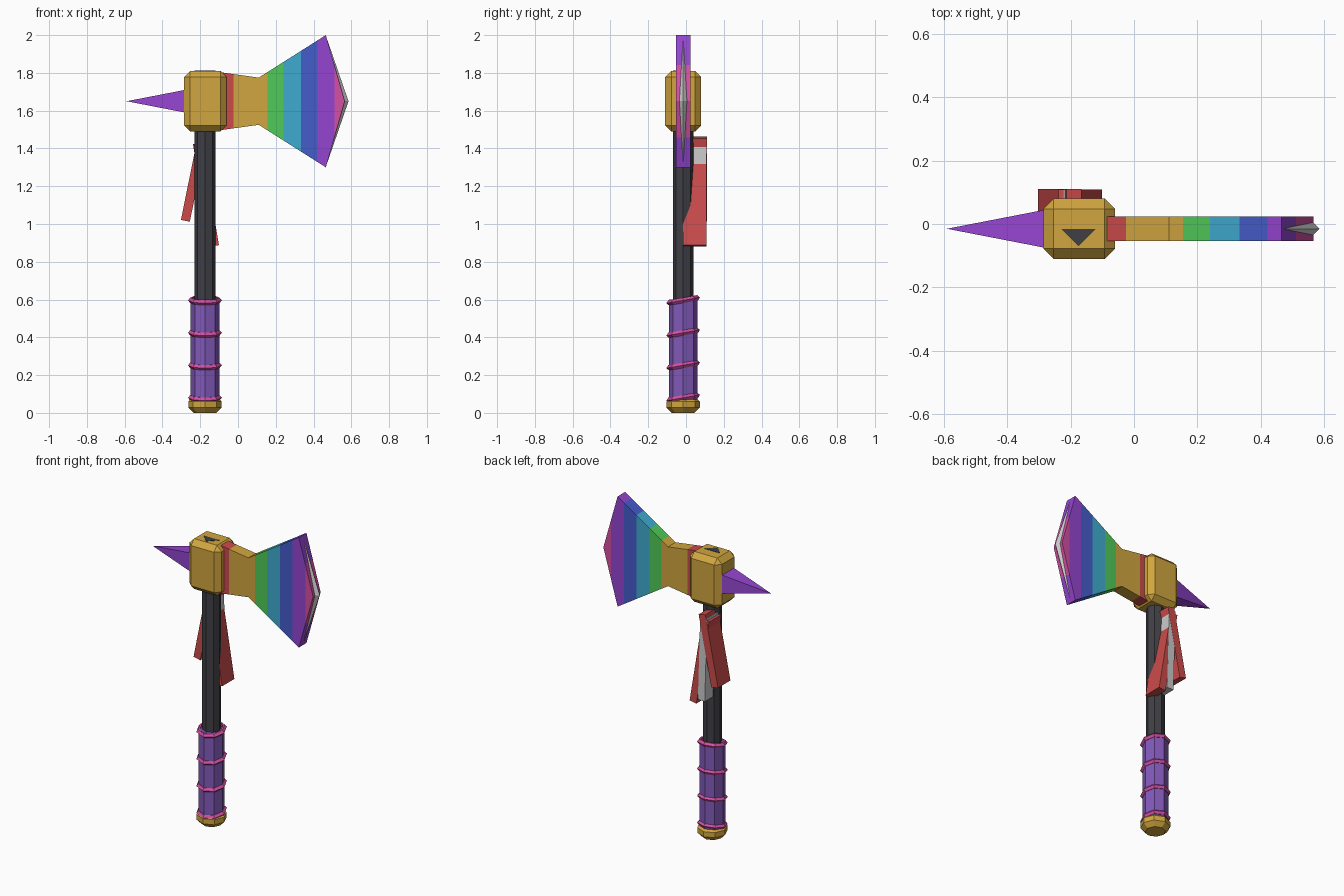
import bpy, bmesh, math
from mathutils import Matrix, Vector

default = bpy.data.objects.get("Cube")
if default:
    bpy.data.objects.remove(default, do_unlink=True)

AX, AY = -0.175, -0.015   # handle axis


def material(name, r, g, b):
    m = bpy.data.materials.new(name)
    m.use_nodes = True
    m.diffuse_color = (r, g, b, 1)
    bsdf = m.node_tree.nodes["Principled BSDF"]
    bsdf.inputs["Base Color"].default_value = (r, g, b, 1)
    bsdf.inputs["Roughness"].default_value = 0.7
    return m


gold = material("gold", 0.64, 0.38, 0.05)
charcoal = material("charcoal", 0.05, 0.05, 0.06)
lavender = material("grip purple", 0.22, 0.10, 0.48)
pink = material("pink", 0.66, 0.08, 0.37)
red = material("red", 0.60, 0.07, 0.07)
green = material("green", 0.08, 0.59, 0.10)
cyan = material("cyan", 0.05, 0.41, 0.63)
blue = material("blue", 0.06, 0.11, 0.60)
violet = material("violet", 0.30, 0.06, 0.64)
silver = material("silver", 0.60, 0.60, 0.60)


def finish(name, bm, *mats):
    bmesh.ops.recalc_face_normals(bm, faces=bm.faces[:])
    mesh = bpy.data.meshes.new(name)
    bm.to_mesh(mesh)
    bm.free()
    for m in mats:
        mesh.materials.append(m)
    obj = bpy.data.objects.new(name, mesh)
    bpy.context.collection.objects.link(obj)
    return obj


def lathe(name, profile, mat, closed=False, sides=8):
    """Turn a (radius, z) profile about the handle axis."""
    bm = bmesh.new()
    loops = []
    for r, z in profile:
        loops.append([bm.verts.new((r * math.cos(k * math.tau / sides),
                                    r * math.sin(k * math.tau / sides), z))
                      for k in range(sides)])
    pairs = list(zip(loops, loops[1:]))
    if closed:
        pairs.append((loops[-1], loops[0]))
    else:
        bm.faces.new(loops[0])
        bm.faces.new(loops[-1])
    for a, b in pairs:
        for k in range(sides):
            n = (k + 1) % sides
            bm.faces.new((a[k], a[n], b[n], b[k]))
    obj = finish(name, bm, mat)
    obj.location = (AX, AY, 0)
    return obj


def prism(points, y0, y1):
    """Extrude an (x, z) outline from y0 to y1."""
    bm = bmesh.new()
    face = bm.faces.new([bm.verts.new((x, y0, z)) for x, z in points])
    out = bmesh.ops.extrude_face_region(bm, geom=[face])
    verts = [v for v in out["geom"] if isinstance(v, bmesh.types.BMVert)]
    bmesh.ops.translate(bm, verts=verts, vec=(0, y1 - y0, 0))
    return bm


# Handle, grip and pommel
lathe("shaft", [(0.055, 0.55), (0.055, 1.70)], charcoal)
lathe("grip", [(0.076, 0.06), (0.076, 0.60)], lavender)
lathe("pommel", [(0.06, 0), (0.088, 0.028), (0.088, 0.06), (0.076, 0.072)], gold)

# Tilted rings around the grip
for i in range(4):
    ring = lathe(f"grip_ring_{i + 1}",
                 [(0.068, -0.014), (0.078, -0.014), (0.09, 0), (0.078, 0.014), (0.068, 0.014)],
                 pink, closed=True)
    ring.location.z = 0.08 + 0.172 * i
    ring.rotation_euler.x = math.radians(10)

# Chamfered head block
bm = bmesh.new()
bmesh.ops.create_cube(bm, size=1, matrix=Matrix.Translation((-0.173, AY, 1.65))
                      @ Matrix.Diagonal((0.225, 0.19, 0.32, 1)))
bmesh.ops.bevel(bm, geom=bm.edges[:], offset=0.032, segments=1, affect="EDGES")
finish("head_block", bm, gold)

# Dark triangular inlay on top of the head
bm = bmesh.new()
lower = [bm.verts.new((AX + dx, AY + dy, 1.806))
         for dx, dy in ((-0.055, 0), (0, -0.055), (0.055, 0))]
out = bmesh.ops.extrude_face_region(bm, geom=[bm.faces.new(lower)])
bmesh.ops.translate(bm, vec=(0, 0, 0.006),
                    verts=[v for v in out["geom"] if isinstance(v, bmesh.types.BMVert)])
finish("top_inlay", bm, charcoal)

# Rear spike: a four-sided pyramid
bm = bmesh.new()
base = [bm.verts.new((-0.27, AY + 0.062 * a, 1.65 + 0.062 * b))
        for a, b in ((-1, -1), (1, -1), (1, 1), (-1, 1))]
tip = bm.verts.new((-0.59, AY, 1.65))
bm.faces.new(base)
for k in range(4):
    bm.faces.new((base[k], base[(k + 1) % 4], tip))
finish("rear_spike", bm, violet)

# Blade, cut into colour bands along x
half = [(-0.12, 0.157), (0.11, 0.125), (0.465, 0.35)]
outline = ([(x, 1.65 + h) for x, h in half] + [(0.565, 1.65)]
           + [(x, 1.65 - h) for x, h in reversed(half)])
bm = prism(outline, AY - 0.038, AY + 0.038)
bands = [-0.025, 0.155, 0.24, 0.333, 0.42, 0.51]
for x in bands + [0.11]:
    bmesh.ops.bisect_plane(bm, geom=bm.verts[:] + bm.edges[:] + bm.faces[:],
                           plane_co=(x, 0, 0), plane_no=(1, 0, 0))
for f in bm.faces:
    x = f.calc_center_bounds().x
    f.material_index = sum(x > b for b in bands)
finish("blade", bm, red, gold, green, cyan, blue, violet, pink)

# Silver cutting edge: a spindle with a sharp front ridge
bm = bmesh.new()
ends = [bm.verts.new((0.473, AY, 1.65 + s * 0.325)) for s in (1, -1)]
middle = [bm.verts.new(p) for p in ((0.585, AY, 1.65), (0.56, AY + 0.025, 1.65),
                                    (0.53, AY, 1.65), (0.56, AY - 0.025, 1.65))]
for end in ends:
    for k in range(4):
        bm.faces.new((middle[k], middle[(k + 1) % 4], end))
finish("cutting_edge", bm, silver)

# Ribbons fanned out behind the shaft: right edge at top, right edge at bottom
ribbons = [("ribbon_right", (-0.166, 1.453), (-0.255, 1.012), 0.110, red),
           ("ribbon_middle", (-0.176, 1.44), (-0.16, 0.91), 0.109, silver),
           ("ribbon_left", (-0.191, 1.43), (-0.101, 0.888), 0.108, red)]
for name, top, bottom, back, mat in ribbons:
    t, b = Vector(top), Vector(bottom)
    d = (t - b).normalized()
    side = Vector((-d.y, d.x)) * 0.048
    finish(name, prism([t, b, b + side, t + side], AY, back), mat)
